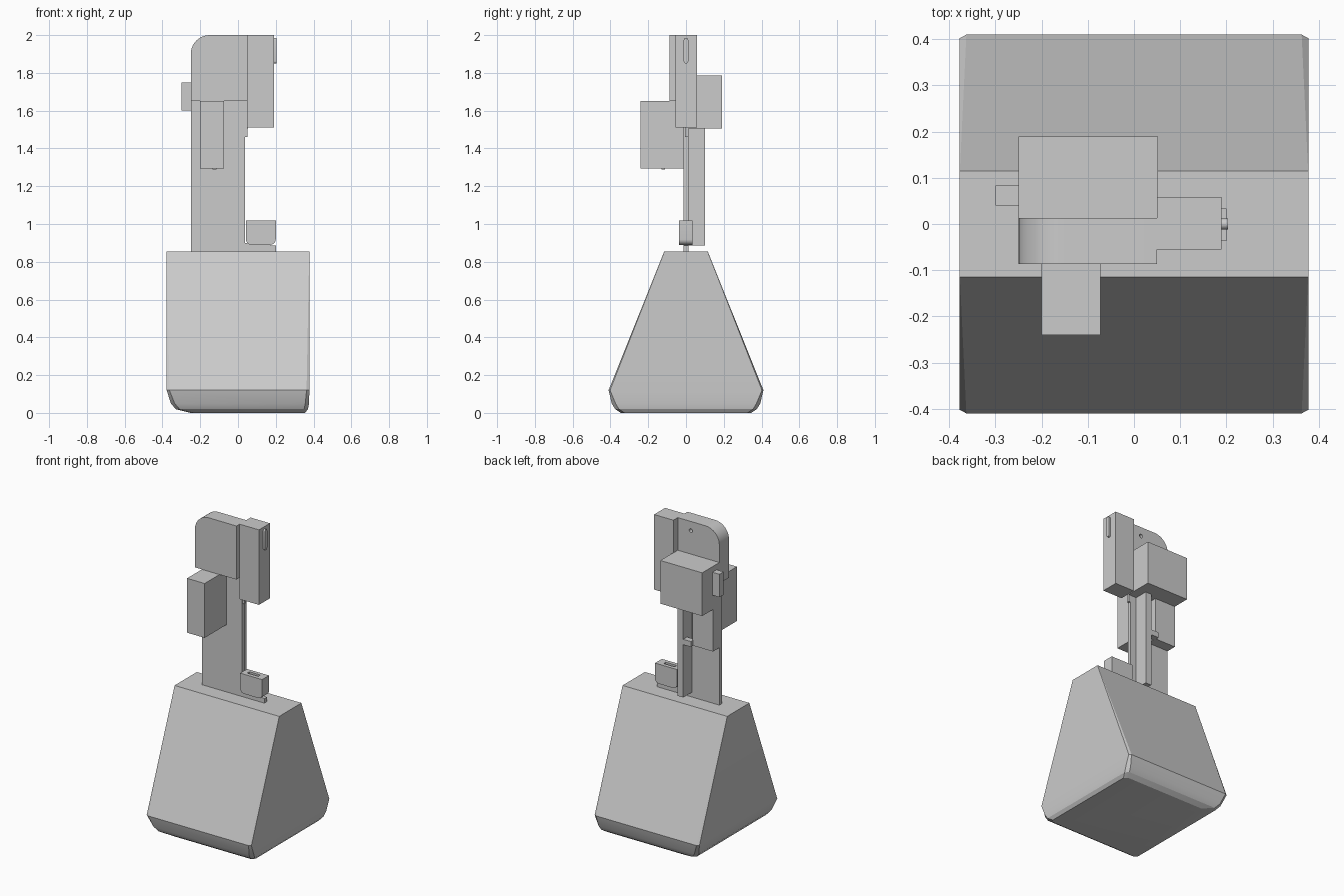
import bpy, bmesh, math

cube = bpy.data.objects.get("Cube")
if cube:
    bpy.data.objects.remove(cube, do_unlink=True)

grey = bpy.data.materials.new("plain_grey")
grey.use_nodes = True
colour = (0.6, 0.6, 0.6, 1)
grey.diffuse_color = colour
grey.node_tree.nodes["Principled BSDF"].inputs["Base Color"].default_value = colour


def finish(name, bm):
    bmesh.ops.recalc_face_normals(bm, faces=bm.faces)
    mesh = bpy.data.meshes.new(name)
    bm.to_mesh(mesh)
    bm.free()
    mesh.materials.append(grey)
    ob = bpy.data.objects.new(name, mesh)
    bpy.context.scene.collection.objects.link(ob)
    return ob


def loft(name, rings):
    """Skin a stack of equal-length point rings and cap both ends."""
    bm = bmesh.new()
    loops = [[bm.verts.new(p) for p in ring] for ring in rings]
    for a, b in zip(loops, loops[1:]):
        for i in range(len(a)):
            j = (i + 1) % len(a)
            bm.faces.new((a[i], a[j], b[j], b[i]))
    bm.faces.new(loops[0])
    bm.faces.new(loops[-1])
    return finish(name, bm)


def slab(name, outline, y0, y1):
    """Extrude a front outline of (x, z) points through a depth range."""
    return loft(name, [[(x, y, z) for x, z in outline] for y in (y0, y1)])


def box(name, x0, x1, y0, y1, z0, z1):
    return slab(name, [(x0, z0), (x1, z0), (x1, z1), (x0, z1)], y0, y1)


def arc(cx, cz, r, start, end, steps=10):
    angles = [math.radians(start + (end - start) * i / steps) for i in range(steps + 1)]
    return [(cx + r * math.cos(a), cz + r * math.sin(a)) for a in angles]


def smooth(ob, angle):
    bpy.ops.object.select_all(action='DESELECT')
    ob.select_set(True)
    bpy.context.view_layer.objects.active = ob
    bpy.ops.object.shade_smooth_by_angle(angle=math.radians(angle))


def cut(ob, cutter):
    cutter.hide_render = True
    cutter.hide_viewport = True
    cutter.display_type = 'WIRE'
    mod = ob.modifiers.new("cut", 'BOOLEAN')
    mod.operation = 'DIFFERENCE'
    mod.solver = 'EXACT'
    mod.object = cutter


# Wedge-shaped base with a softened bottom
def base_ring(z, x0, x1, hy, cx, cy):
    return [(x0 + cx, -hy, z), (x1 - cx, -hy, z), (x1, cy - hy, z), (x1, hy - cy, z),
            (x1 - cx, hy, z), (x0 + cx, hy, z), (x0, hy - cy, z), (x0, cy - hy, z)]


base = loft("base", [
    base_ring(0.855, -0.378, 0.378, 0.115, 0.001, 0.001),
    base_ring(0.12, -0.378, 0.378, 0.41, 0.015, 0.008),
    base_ring(0.05, -0.355, 0.376, 0.393, 0.02, 0.02),
    base_ring(0.02, -0.33, 0.37, 0.375, 0.02, 0.02),
    base_ring(0.0, -0.25, 0.355, 0.345, 0.02, 0.02),
])
smooth(base, 25)

# Upright plate with a foot under the clip
slab("upright_plate", [(-0.25, 0.85), (0.2, 0.85), (0.2, 0.885), (0.037, 0.9),
                       (0.037, 1.66), (-0.25, 1.66)], -0.013, 0.012)
box("plate_tab", 0.03, 0.05, -0.006, 0.012, 1.46, 1.66)
box("back_rail", -0.05, -0.007, 0.01, 0.1, 0.885, 1.52)
box("back_spacer", -0.25, -0.1, 0.01, 0.078, 1.23, 1.52)
box("rail_bracket", -0.105, -0.045, 0.06, 0.1, 1.23, 1.265)

# Head block with one rounded upper corner and a pin hole
head = slab("head", [(-0.25, 1.65), (0.05, 1.65), (0.05, 2.0)]
            + arc(-0.15, 1.9, 0.1, 90, 180), -0.087, 0.013)
smooth(head, 30)
cut(head, slab("pin_hole_cutter", arc(-0.044, 1.94, 0.012, 0, 337.5, 15), -0.02, 0.03))

# Boxes around the head
box("back_box", -0.25, 0.052, 0.012, 0.19, 1.505, 1.787)
box("side_knob", -0.3, -0.245, 0.04, 0.083, 1.6, 1.75)
box("side_box", 0.05, 0.19, -0.055, 0.058, 1.51, 2.0)
box("front_box", -0.2, -0.073, -0.24, -0.01, 1.295, 1.65)
box("front_box_pin", -0.135, -0.115, -0.13, -0.11, 1.288, 1.3)

# Capsule button on the side box
capsule = arc(0.0, 1.974, 0.012, 0, 180) + arc(0.0, 1.862, 0.012, 180, 360)
button = loft("side_button", [[(x, y, z) for y, z in capsule] for x in (0.185, 0.203)])
smooth(button, 30)

# Clip with rounded lower corners and a slot in its top
clip = slab("clip", arc(0.07, 0.918, 0.028, 180, 270, 5) + arc(0.172, 0.918, 0.028, 270, 360, 5)
            + [(0.2, 1.018), (0.042, 1.018)], -0.037, 0.034)
smooth(clip, 30)
cut(clip, box("clip_slot_cutter", 0.075, 0.155, -0.012, 0.01, 0.985, 1.05))
